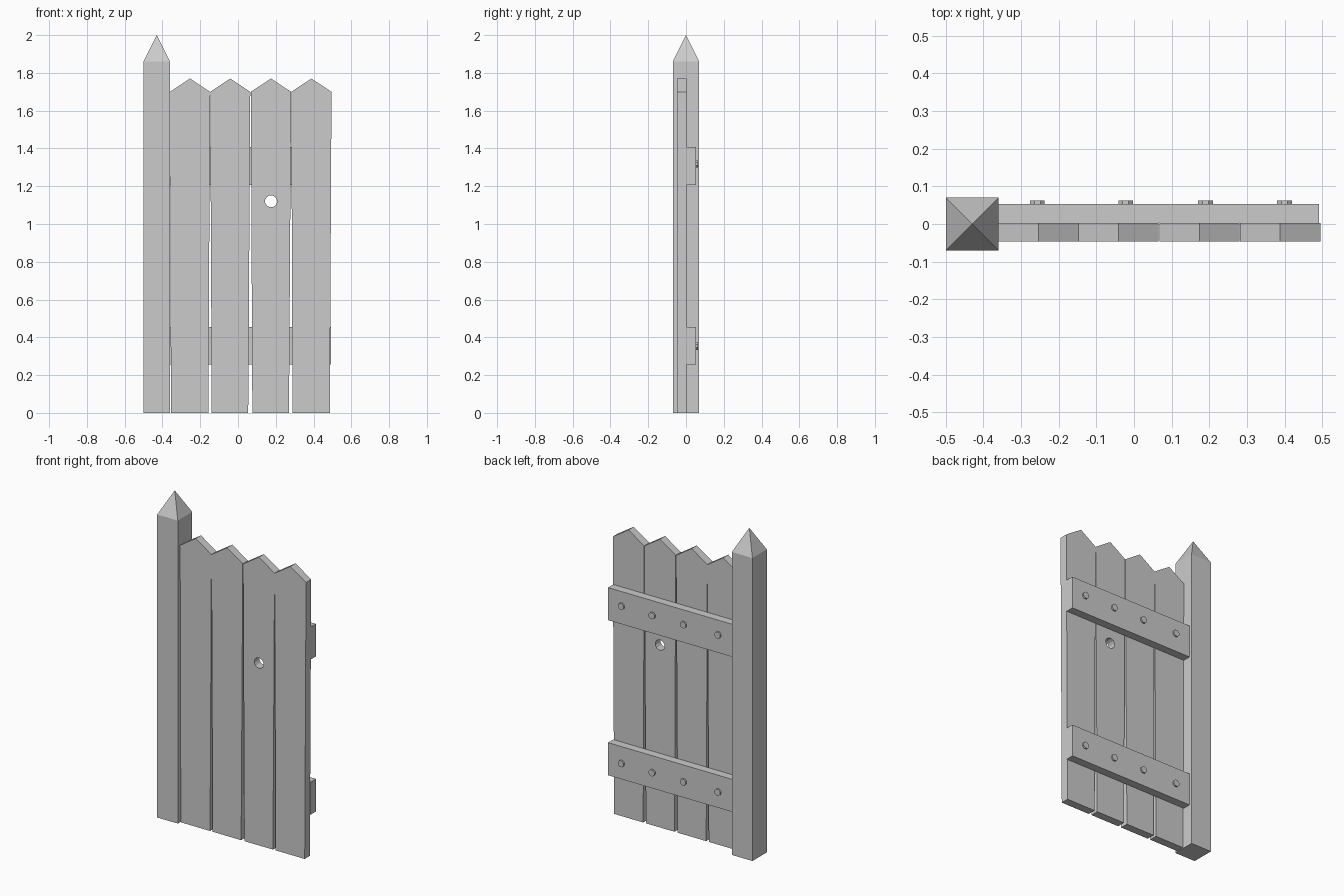
import bpy, bmesh
from math import pi
from mathutils import Matrix

if "Cube" in bpy.data.objects:
    bpy.data.objects.remove(bpy.data.objects["Cube"])


def finish(name, bm):
    bmesh.ops.recalc_face_normals(bm, faces=bm.faces)
    mesh = bpy.data.meshes.new(name)
    bm.to_mesh(mesh)
    bm.free()
    obj = bpy.data.objects.new(name, mesh)
    bpy.context.collection.objects.link(obj)
    return obj


def slab(name, outline, y0, y1):
    """Extrude an x/z outline from y0 to y1."""
    bm = bmesh.new()
    face = bm.faces.new([bm.verts.new((x, y0, z)) for x, z in outline])
    new = bmesh.ops.extrude_face_region(bm, geom=[face])["geom"]
    verts = [g for g in new if isinstance(g, bmesh.types.BMVert)]
    bmesh.ops.translate(bm, verts=verts, vec=(0, y1 - y0, 0))
    return finish(name, bm)


def peg(name, x, z, r, y0, y1, sides):
    """Cylinder running along y."""
    bm = bmesh.new()
    m = (Matrix.Translation((x, (y0 + y1) / 2, z)) @ Matrix.Rotation(pi / 2, 4, 'X')
         @ Matrix.Rotation(pi / sides, 4, 'Z'))
    bmesh.ops.create_cone(bm, cap_ends=True, segments=sides, radius1=r,
                          radius2=r, depth=y1 - y0, matrix=m)
    return finish(name, bm)


# Square post with pyramid point
bm = bmesh.new()
bmesh.ops.create_cube(bm, size=1, matrix=Matrix.Translation((-0.43, 0, 0.93))
                      @ Matrix.Diagonal((0.14, 0.14, 1.86, 1)))
top = max(bm.faces, key=lambda f: f.calc_center_median().z)
tip = bmesh.ops.poke(bm, faces=[top])["verts"][0]
tip.co.z = 2.0
finish("post", bm)

# Pointed planks, slightly tapered: top left/right, bottom left/right
planks = []
for i, (tl, tr, bl, br) in enumerate([(-0.360, -0.148, -0.355, -0.157),
                                      (-0.147, 0.065, -0.139, 0.054),
                                      (0.068, 0.281, 0.076, 0.270),
                                      (0.282, 0.495, 0.289, 0.486)]):
    outline = [(bl, 0), (br, 0), (tr, 1.70), ((tl + tr) / 2, 1.77), (tl, 1.70)]
    planks.append(slab(f"plank_{i + 1}", outline, -0.047, 0.003))

# Round hole through the third plank
cutter = peg("hole_cutter", 0.175, 1.12, 0.032, -0.2, 0.2, 12)
cutter.hide_render = True
cutter.hide_viewport = True
cut = planks[2].modifiers.new("hole", 'BOOLEAN')
cut.object = cutter
cut.operation = 'DIFFERENCE'
cut.solver = 'EXACT'

# Two back rails with four bolts each
for label, z0, zb in (("lower", 0.255, 0.353), ("upper", 1.207, 1.318)):
    slab(f"{label}_rail", [(-0.37, z0), (0.492, z0), (0.492, z0 + 0.2),
                           (-0.37, z0 + 0.2)], 0.003, 0.053)
    for j, x in enumerate((-0.257, -0.022, 0.190, 0.400)):
        peg(f"{label}_bolt_{j + 1}", x, zb, 0.021, 0.045, 0.063, 8)
